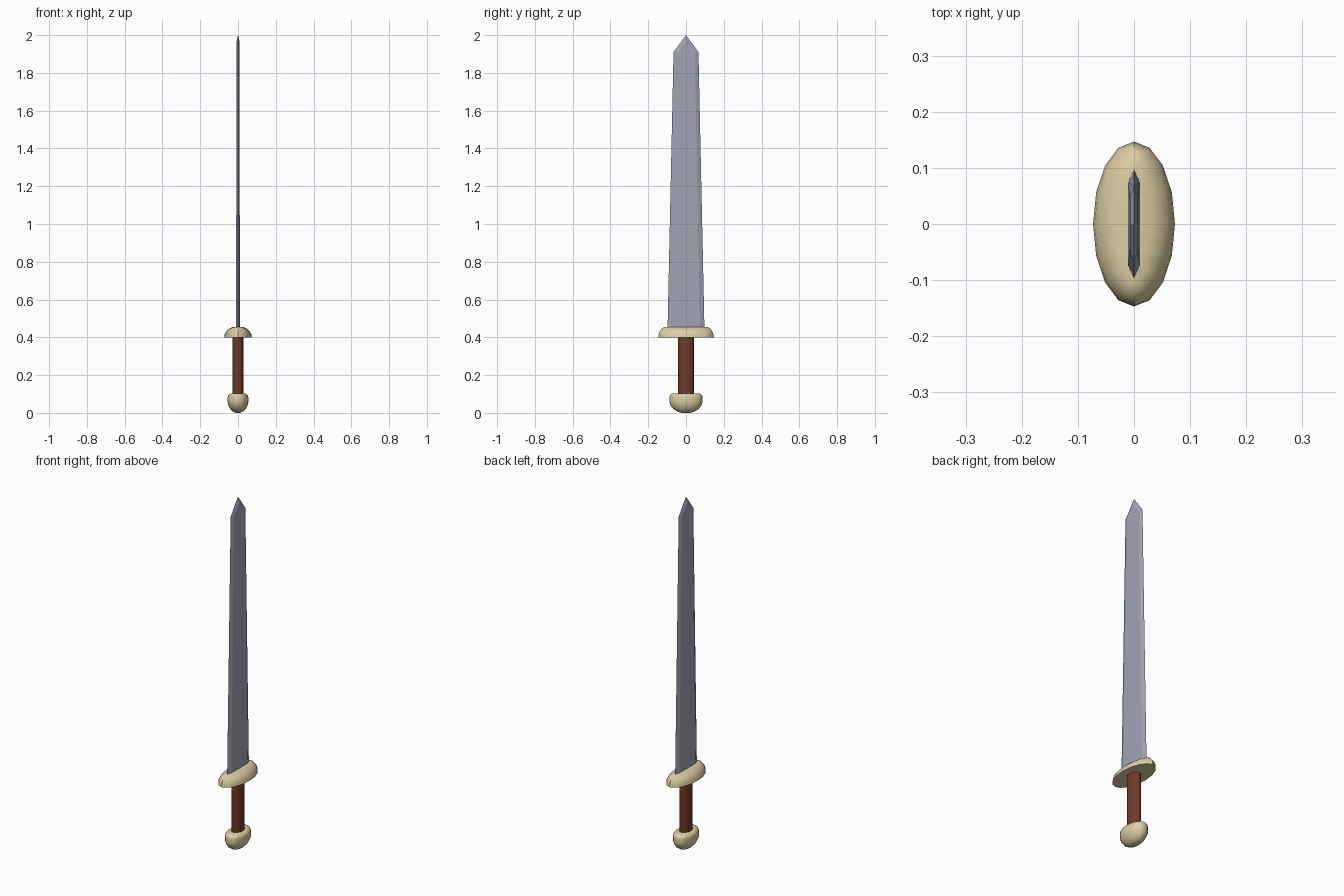
import bpy, bmesh, math

if "Cube" in bpy.data.objects:
    bpy.data.objects.remove(bpy.data.objects["Cube"])


def material(name, rgb):
    m = bpy.data.materials.new(name)
    m.diffuse_color = (*rgb, 1)
    m.use_nodes = True
    m.node_tree.nodes["Principled BSDF"].inputs["Base Color"].default_value = m.diffuse_color
    return m


BONE = material("bone", (0.71, 0.61, 0.36))
LEATHER = material("brown leather", (0.155, 0.043, 0.021))
STEEL = material("steel", (0.36, 0.37, 0.46))


def finish(name, bm, mat, smooth=None):
    bmesh.ops.recalc_face_normals(bm, faces=bm.faces[:])
    me = bpy.data.meshes.new(name)
    bm.to_mesh(me)
    bm.free()
    me.materials.append(mat)
    ob = bpy.data.objects.new(name, me)
    bpy.context.collection.objects.link(ob)
    if smooth:
        bpy.ops.object.select_all(action='DESELECT')
        ob.select_set(True)
        bpy.context.view_layer.objects.active = ob
        bpy.ops.object.shade_smooth_by_angle(angle=math.radians(smooth))
    return ob


def oval_loft(name, rings, mat, sides=16, smooth=40):
    """Stack oval rings given as (x radius, y radius, z) and cap both ends."""
    bm = bmesh.new()
    loops = []
    for rx, ry, z in rings:
        angles = [2 * math.pi * i / sides for i in range(sides)]
        loops.append([bm.verts.new((rx * math.cos(a), ry * math.sin(a), z)) for a in angles])
    for low, high in zip(loops, loops[1:]):
        for i in range(sides):
            j = (i + 1) % sides
            bm.faces.new((low[i], low[j], high[j], high[i]))
    bm.faces.new(loops[0][::-1])
    bm.faces.new(loops[-1])
    return finish(name, bm, mat, smooth)


def dome(base, top, z0, z1, steps=5):
    """Quarter-round rings from a wide base oval to a narrow top oval."""
    rings = []
    for i in range(steps + 1):
        a = math.pi / 2 * i / steps
        c = math.cos(a)
        rings.append((top[0] + (base[0] - top[0]) * c,
                      top[1] + (base[1] - top[1]) * c,
                      z0 + (z1 - z0) * math.sin(a)))
    return rings


# Pommel: rounded bowl below, quarter-round cap above
bowl = [(0.012, 0.022, 0.0), (0.027, 0.045, 0.007), (0.041, 0.067, 0.021),
        (0.051, 0.082, 0.040), (0.055, 0.088, 0.058)]
oval_loft("pommel", bowl + dome((0.055, 0.088), (0.032, 0.066), 0.082, 0.103, 4), BONE, smooth=35)

# Grip: plain oval handle
oval_loft("grip", [(0.03, 0.043, 0.09), (0.03, 0.043, 0.41)], LEATHER)

# Guard: flat underside, domed towards the blade slot
oval_loft("guard", dome((0.073, 0.147), (0.013, 0.103), 0.40, 0.456), BONE)

# Blade: flat faces with a ground bevel running round to the point
edge = [(-0.098, 0.43), (-0.066, 1.91), (0, 2.0), (0.066, 1.91), (0.098, 0.43)]
flat = [(-0.075, 0.43), (-0.046, 1.90), (0, 1.967), (0.046, 1.90), (0.075, 0.43)]
bm = bmesh.new()
rim = [bm.verts.new((0, y, z)) for y, z in edge]
faces = []
for side in (-1, 1):
    face = [bm.verts.new((side * (0.0105 - 0.003 * (z - 0.43) / 1.5), y, z)) for y, z in flat]
    bm.faces.new((face[0], face[1], face[3], face[4]))
    bm.faces.new((face[1], face[2], face[3]))
    for i in range(4):
        bm.faces.new((rim[i], rim[i + 1], face[i + 1], face[i]))
    faces.append(face)
left, right = faces
bm.faces.new((rim[0], left[0], left[4], rim[4], right[4], right[0]))
finish("blade", bm, STEEL)
